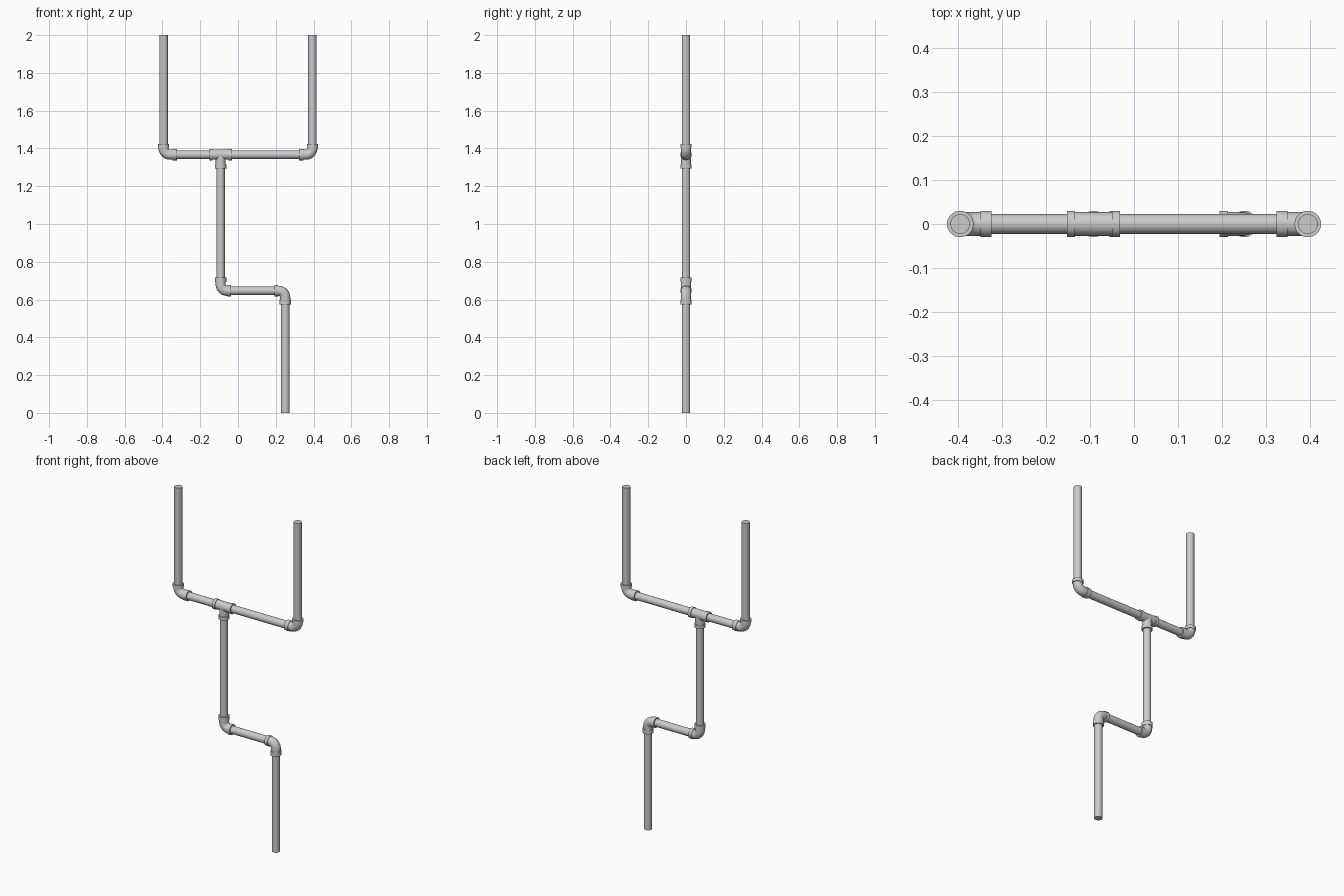
import bpy, bmesh, math
from mathutils import Vector

if "Cube" in bpy.data.objects:
    bpy.data.objects.remove(bpy.data.objects["Cube"])

SEG = 32
PIPE_R, BODY_R, COLLAR_R = 0.0222, 0.0268, 0.0300
BEAM_Z, JOG_Z = 1.367, 0.646
POST_X, STEM_X, BASE_X = 0.394, -0.092, 0.25

grey = bpy.data.materials.new("pipe grey")
grey.diffuse_color = (0.60, 0.60, 0.60, 1)
grey.use_nodes = True
grey.node_tree.nodes["Principled BSDF"].inputs["Base Color"].default_value = grey.diffuse_color


def sweep(bm, stations):
    """Closed tube in the XZ plane; stations are (point, direction, radius)."""
    rings = []
    for p, d, r in stations:
        d = Vector(d).normalized()
        side = Vector((0, 1, 0))
        up = d.cross(side)
        rings.append([bm.verts.new(Vector(p) + r * (math.cos(a) * side + math.sin(a) * up))
                      for a in (2 * math.pi * i / SEG for i in range(SEG))])
    for a, b in zip(rings, rings[1:]):
        for i in range(SEG):
            j = (i + 1) % SEG
            bm.faces.new((a[i], a[j], b[j], b[i]))
    bm.faces.new(rings[0])
    bm.faces.new(rings[-1])


def finish(bm, name):
    bmesh.ops.recalc_face_normals(bm, faces=bm.faces[:])
    me = bpy.data.meshes.new(name)
    bm.to_mesh(me)
    bm.free()
    me.materials.append(grey)
    ob = bpy.data.objects.new(name, me)
    bpy.context.collection.objects.link(ob)
    bpy.ops.object.select_all(action='DESELECT')
    ob.select_set(True)
    bpy.context.view_layer.objects.active = ob
    bpy.ops.object.shade_smooth_by_angle(angle=math.radians(35))


def pipe(name, a, b):
    a, b = Vector((a[0], 0, a[1])), Vector((b[0], 0, b[1]))
    bm = bmesh.new()
    sweep(bm, [(a, b - a, PIPE_R), (b, b - a, PIPE_R)])
    finish(bm, name)


def elbow(name, corner, long_dir, short_dir):
    """Bent fitting with a long and a short collared leg."""
    c = Vector((corner[0], 0, corner[1]))
    u = Vector((long_dir[0], 0, long_dir[1]))
    v = Vector((short_dir[0], 0, short_dir[1]))
    bend = 0.035
    st = [(c + u * t, -u, r) for t, r in
          ((0.071, COLLAR_R), (0.046, COLLAR_R), (0.046, BODY_R))]
    centre = c + (u + v) * bend
    for i in range(13):
        a = math.pi / 2 * i / 12
        st.append((centre - bend * (v * math.cos(a) + u * math.sin(a)),
                   -u * math.cos(a) + v * math.sin(a), BODY_R))
    st += [(c + v * t, v, r) for t, r in
           ((0.037, BODY_R), (0.037, COLLAR_R), (0.056, COLLAR_R))]
    bm = bmesh.new()
    sweep(bm, st)
    finish(bm, name)


# Uprights and their elbows
for side, s in (("left", -1), ("right", 1)):
    pipe(side + "_upright", (s * POST_X, BEAM_Z + 0.04), (s * POST_X, 2.0))
    elbow(side + "_upright_elbow", (s * POST_X, BEAM_Z), (-s, 0), (0, 1))

# Crossbar, stem, jog and base pipes
pipe("crossbar", (-POST_X + 0.05, BEAM_Z), (POST_X - 0.05, BEAM_Z))
pipe("stem", (STEM_X, JOG_Z + 0.05), (STEM_X, BEAM_Z - 0.04))
pipe("jog_pipe", (STEM_X + 0.04, JOG_Z), (BASE_X - 0.04, JOG_Z))
pipe("base_pipe", (BASE_X, 0), (BASE_X, JOG_Z - 0.05))
elbow("stem_elbow", (STEM_X, JOG_Z), (0, 1), (1, 0))
elbow("base_elbow", (BASE_X, JOG_Z), (0, -1), (-1, 0))

# Tee fitting joining the stem to the crossbar
bm = bmesh.new()
t = Vector((STEM_X, 0, BEAM_Z))
X, Z = Vector((1, 0, 0)), Vector((0, 0, 1))
sweep(bm, [(t + X * d, X, r) for d, r in
           ((-0.060, COLLAR_R), (-0.042, COLLAR_R), (-0.042, BODY_R),
            (0.042, BODY_R), (0.042, COLLAR_R), (0.060, COLLAR_R))])
sweep(bm, [(t - Z * d, -Z, r) for d, r in
           ((0, BODY_R - 0.001), (0.053, BODY_R - 0.001), (0.053, COLLAR_R), (0.072, COLLAR_R))])
finish(bm, "tee_fitting")
